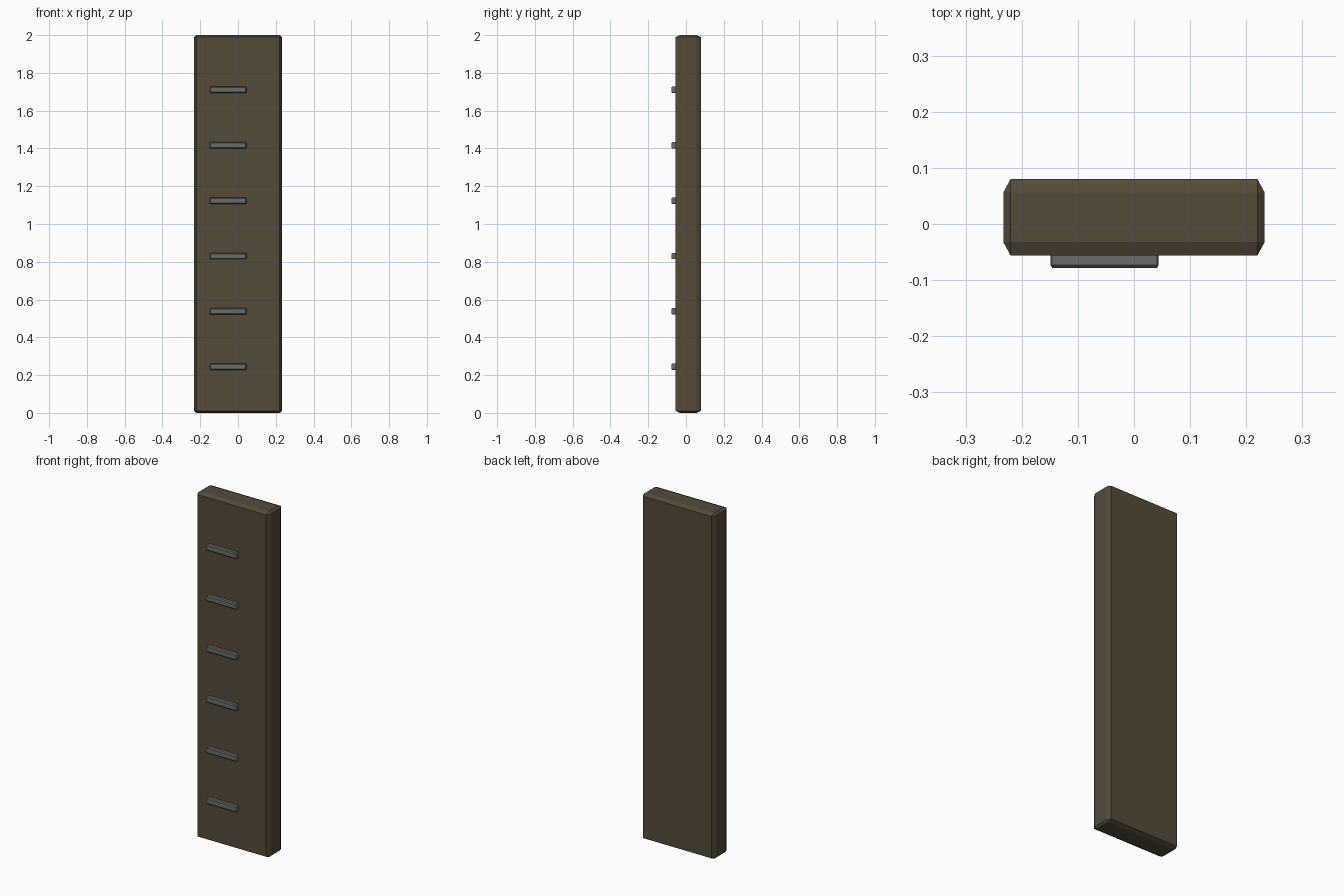
import bpy, bmesh

if "Cube" in bpy.data.objects:
    bpy.data.objects.remove(bpy.data.objects["Cube"])


def material(name, rgb):
    m = bpy.data.materials.new(name)
    m.diffuse_color = (*rgb, 1)
    m.use_nodes = True
    m.node_tree.nodes["Principled BSDF"].inputs["Base Color"].default_value = m.diffuse_color
    return m


def chamfered_box(name, low, high, chamfer, mat):
    """Box between two corners with its own chamfer size along each axis."""
    bm = bmesh.new()
    bmesh.ops.create_cube(bm, size=2)
    bmesh.ops.bevel(bm, geom=bm.edges[:], offset=0.1, segments=1,
                    affect='EDGES', clamp_overlap=True)
    for v in bm.verts:
        for i in range(3):
            half, mid = (high[i] - low[i]) / 2, (high[i] + low[i]) / 2
            reach = half if abs(v.co[i]) > 0.95 else half - chamfer[i]
            v.co[i] = mid + (reach if v.co[i] > 0 else -reach)
    bmesh.ops.recalc_face_normals(bm, faces=bm.faces[:])
    mesh = bpy.data.meshes.new(name)
    bm.to_mesh(mesh)
    bm.free()
    mesh.materials.append(mat)
    obj = bpy.data.objects.new(name, mesh)
    bpy.context.collection.objects.link(obj)
    return obj


brown = material("dark brown", (0.090, 0.069, 0.039))
grey = material("steel grey", (0.141, 0.153, 0.143))

# Tall slab
chamfered_box("slab", (-0.233, -0.056, 0), (0.233, 0.080, 2),
              (0.013, 0.024, 0.011), brown)

# Six raised bars on the front, offset to the left
for i in range(6):
    z = 0.244 + i * 0.2932
    chamfered_box(f"front_bar_{i + 1}", (-0.149, -0.078, z - 0.017),
                  (0.044, -0.048, z + 0.017), (0.003, 0.005, 0.005), grey)
